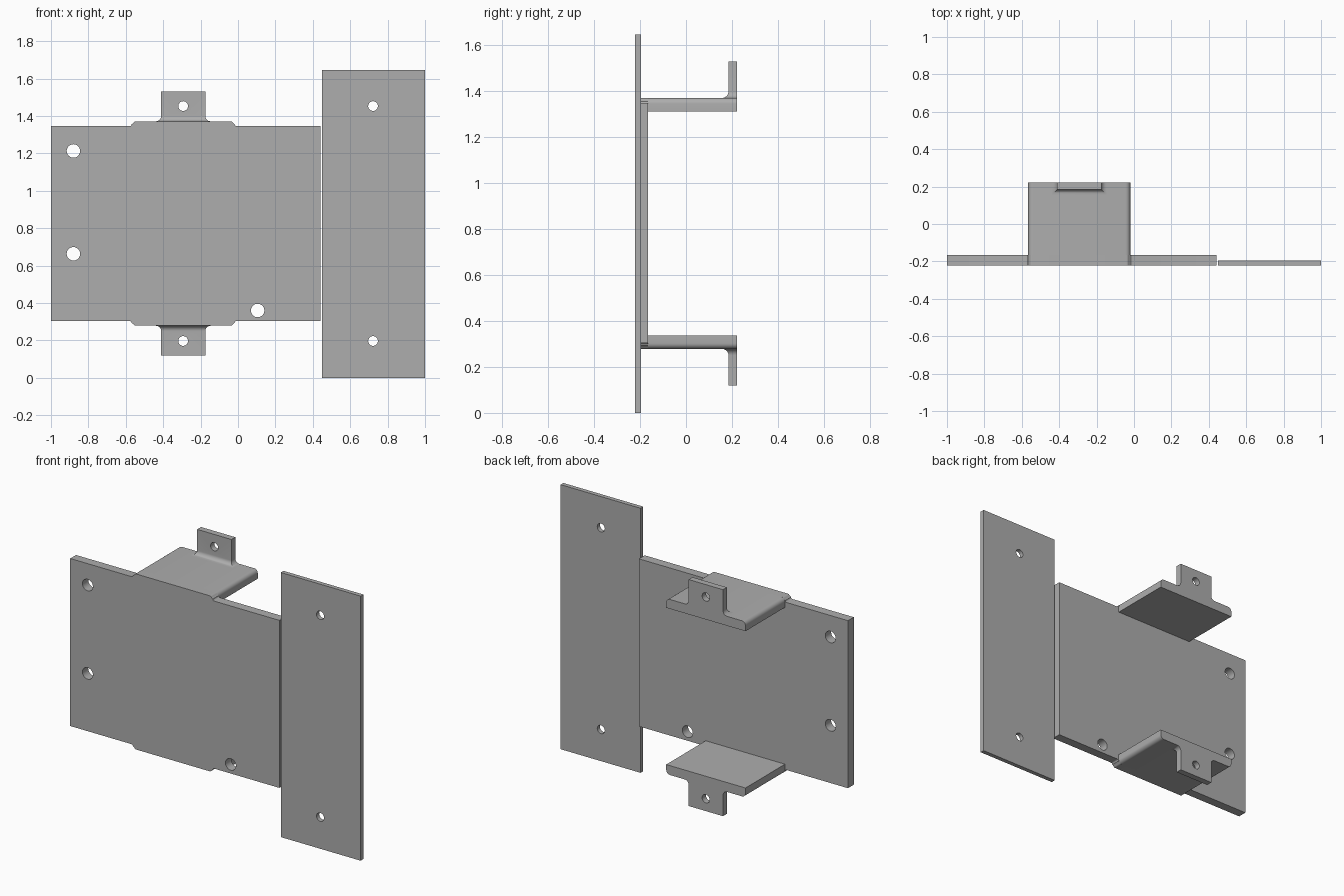
import bpy, bmesh, math
from mathutils import Matrix

if "Cube" in bpy.data.objects:
    bpy.data.objects.remove(bpy.data.objects["Cube"])

ZC = 0.825            # mirror height of the bracket
XC = -0.293           # centre of the flanges and tabs
FRONT, BACK, END = -0.222, -0.165, 0.223
PLATE_H, FLANGE_TOP, FLANGE_LOW = 0.5215, 0.5465, 0.488

grey = bpy.data.materials.new("steel_grey")
grey.diffuse_color = (0.42, 0.42, 0.42, 1)
grey.use_nodes = True
grey.node_tree.nodes["Principled BSDF"].inputs["Base Color"].default_value = grey.diffuse_color


def finish(name, bm):
    bmesh.ops.recalc_face_normals(bm, faces=bm.faces)
    me = bpy.data.meshes.new(name)
    bm.to_mesh(me)
    bm.free()
    ob = bpy.data.objects.new(name, me)
    bpy.context.collection.objects.link(ob)
    me.materials.append(grey)
    return ob


def loft(name, rings):
    """Closed solid through rings of matching points."""
    bm = bmesh.new()
    vs = [[bm.verts.new(p) for p in r] for r in rings]
    n = len(vs[0])
    for a, b in zip(vs, vs[1:]):
        for i in range(n):
            j = (i + 1) % n
            bm.faces.new((a[i], a[j], b[j], b[i]))
    bm.faces.new(vs[0])
    bm.faces.new(vs[-1])
    return finish(name, bm)


def extrude(name, outline, y0, y1):
    return loft(name, [[(x, y, z) for x, z in outline] for y in (y0, y1)])


def activate(ob):
    bpy.ops.object.select_all(action='DESELECT')
    ob.select_set(True)
    bpy.context.view_layer.objects.active = ob


def drill(ob, holes):
    """Round holes along y, given as (x, z, radius)."""
    bm = bmesh.new()
    for x, z, r in holes:
        m = Matrix.Translation((x, 0, z)) @ Matrix.Rotation(math.pi / 2, 4, 'X')
        bmesh.ops.create_cone(bm, cap_ends=True, segments=32, radius1=r,
                              radius2=r, depth=2, matrix=m)
    cutter = finish("hole_cutter", bm)
    cutter.hide_render = True
    mod = ob.modifiers.new("holes", 'BOOLEAN')
    mod.operation, mod.solver, mod.object = 'DIFFERENCE', 'EXACT', cutter
    activate(ob)
    bpy.ops.object.modifier_apply(modifier=mod.name)
    bpy.data.objects.remove(cutter)


def arc(cx, cz, r, a0, a1, n=6):
    return [(cx + r * math.cos(math.radians(a0 + (a1 - a0) * i / n)),
             cz + r * math.sin(math.radians(a0 + (a1 - a0) * i / n)))
            for i in range(n + 1)]


# main plate, with a rounded step where each flange bends out of it
left = arc(-0.285, PLATE_H + 0.010, 0.010, -90, 0, 4) + arc(-0.252, FLANGE_TOP - 0.015, 0.015, 150, 90)
step = left + [(-u, v) for u, v in reversed(left)]
top = [(-1.0, ZC + PLATE_H)] + [(XC + u, ZC + v) for u, v in step] + [(0.44, ZC + PLATE_H)]
outline = top + [(x, 2 * ZC - z) for x, z in reversed(top)]
plate = extrude("main_plate", outline, FRONT, BACK)
drill(plate, [(-0.88, 1.213, 0.036), (-0.88, 0.663, 0.036), (0.105, 0.36, 0.036)])

# separate side plate
side = extrude("side_plate", [(0.45, 0), (1, 0), (1, 1.647), (0.45, 1.647)], FRONT, -0.195)
drill(side, [(0.722, ZC + s * 0.628, 0.026) for s in (1, -1)])

for s, label in ((1, "upper"), (-1, "lower")):
    # flange with rounded outer edges
    half = [(-0.273, FLANGE_LOW)] + arc(-0.248, FLANGE_TOP - 0.025, 0.025, 180, 90)
    prof = half + [(-u, v) for u, v in reversed(half)]
    extrude(label + "_flange", [(XC + u, ZC + s * v) for u, v in prof], BACK, END)

    # mounting tab, flaring into the flange on three sides
    r = 0.028
    levels = [(r * (1 - math.sin(t)), FLANGE_TOP + r * (1 - math.cos(t)))
              for t in (math.pi / 2 * i / 8 for i in range(9))]
    levels.append((0, 0.705))
    rings = [[(XC - 0.118 - e, END, ZC + s * v), (XC + 0.118 + e, END, ZC + s * v),
              (XC + 0.118 + e, 0.185 - e, ZC + s * v), (XC - 0.118 - e, 0.185 - e, ZC + s * v)]
             for e, v in levels]
    tab = loft(label + "_tab", rings)
    drill(tab, [(XC, ZC + s * 0.628, 0.026)])

# smooth the rounded edges, keep the rest sharp
for ob in list(bpy.context.scene.objects):
    activate(ob)
    bpy.ops.object.shade_smooth_by_angle(angle=math.radians(30))
